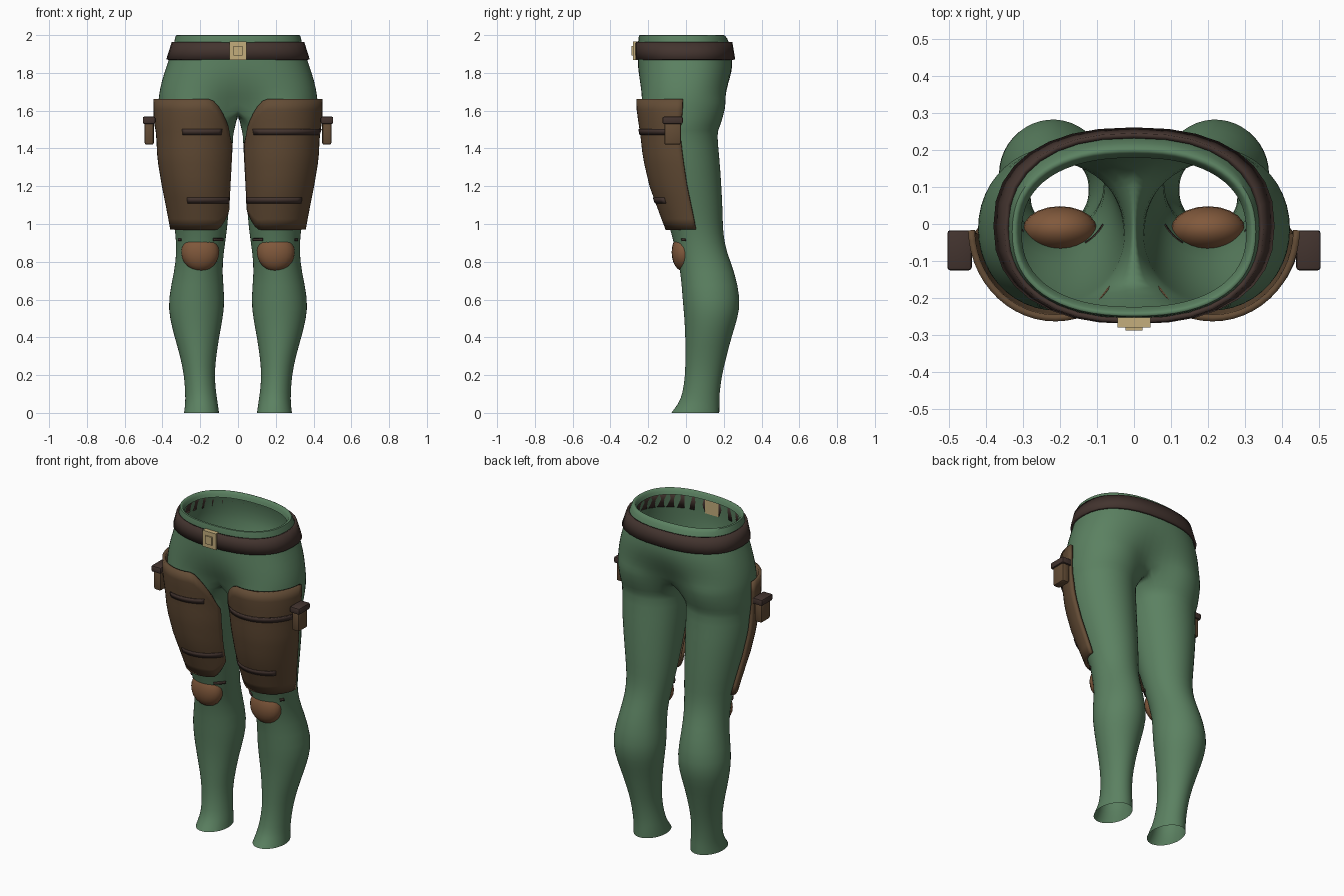
import bpy, bmesh, math
from mathutils import Vector

if "Cube" in bpy.data.objects:
    bpy.data.objects.remove(bpy.data.objects["Cube"])


def material(name, rgb):
    m = bpy.data.materials.new(name)
    m.diffuse_color = (*rgb, 1)
    m.use_nodes = True
    m.node_tree.nodes["Principled BSDF"].inputs["Base Color"].default_value = m.diffuse_color
    return m


GREEN = material("green cloth", (0.105, 0.22, 0.12))
BROWN = material("brown leather", (0.125, 0.072, 0.036))
TAN = material("knee leather", (0.22, 0.10, 0.045))
DARK = material("dark leather", (0.056, 0.034, 0.028))
BRASS = material("pale brass", (0.55, 0.42, 0.20))

# Leg sections: z, inner x, outer x, front y, back y
LEG = [(1.62, 0.0, .425, -.24, .215), (1.505, .015, .422, -.225, .18),
       (1.485, .025, .41, -.22, .165), (1.35, .03, .405, -.205, .18),
       (1.2, .04, .38, -.17, .19), (1.05, .05, .35, -.115, .197),
       (.95, .06, .332, -.077, .197), (.85, .075, .327, -.056, .217),
       (.75, .085, .338, -.03, .258), (.6, .068, .373, -.02, .293),
       (.5, .08, .363, -.01, .275), (.4, .1, .337, -.005, .242),
       (.3, .115, .307, -.005, .216), (.2, .125, .286, -.005, .191),
       (.1, .115, .28, -.02, .178), (.05, .107, .28, -.04, .178),
       (0, .1, .287, -.08, .178)]
# Hip sections: z, half width, front y, back y, blend towards the leg shape
HIPS = [(1.965, .305, -.225, .18, 0), (2.0, .315, -.238, .192, 0),
        (2.004, .333, -.252, .206, 0), (1.965, .337, -.255, .232, 0),
        (1.87, .367, -.257, .248, 0), (1.8, .39, -.26, .252, .08),
        (1.72, .41, -.258, .238, .35), (1.66, .42, -.25, .222, .7)]
N, M = 16, 7          # outer and crotch divisions
SPLIT = 135           # angle where the crotch meets the leg


def section(rows, z):
    """Interpolate a section table at height z."""
    if z >= rows[0][0]:
        return rows[0][1:]
    for a, b in zip(rows, rows[1:]):
        if b[0] <= z <= a[0]:
            t = (a[0] - z) / (a[0] - b[0])
            return [p + (q - p) * t for p, q in zip(a[1:], b[1:])]
    return rows[-1][1:]


def leg_point(z, deg, off=0.0):
    xi, xo, yf, yb = section(LEG, z)
    a = math.radians(deg)
    return Vector(((xi + xo) / 2 + ((xo - xi) / 2 + off) * math.cos(a),
                   (yf + yb) / 2 + ((yb - yf) / 2 + off) * math.sin(a), z))


def hip_point(row, i, off=0.0):
    z, rx, yf, yb, blend = row
    a = math.radians(-90 + 180 * i / N)
    c, s = math.cos(a), math.sin(a)
    p = Vector(((rx + off) * max(c, 0) ** .85,
                (yf + yb) / 2 + ((yb - yf) / 2 + off)
                * math.copysign(abs(s) ** .85, s), z))
    p = p.lerp(leg_point(z, -SPLIT + 2 * SPLIT * i / N), blend)
    p.z = z
    if i in (0, N):
        p.x = 0
    return p


def loft(bm, rings, closed=False):
    n = len(rings[0])
    for a, b in zip(rings, rings[1:]):
        for i in range(n if closed else n - 1):
            j = (i + 1) % n
            bm.faces.new((a[i], b[i], b[j], a[j]))


def finish(name, bm, mat, mirror=False, thick=0, subdiv=0, angle=40):
    bmesh.ops.recalc_face_normals(bm, faces=bm.faces[:])
    me = bpy.data.meshes.new(name)
    bm.to_mesh(me)
    bm.free()
    ob = bpy.data.objects.new(name, me)
    bpy.context.collection.objects.link(ob)
    me.materials.append(mat)
    bpy.ops.object.select_all(action='DESELECT')
    ob.select_set(True)
    bpy.context.view_layer.objects.active = ob
    bpy.ops.object.shade_smooth_by_angle(angle=math.radians(angle))
    if mirror:
        ob.modifiers.new("Mirror", 'MIRROR').merge_threshold = 0.0005
    if thick:
        s = ob.modifiers.new("Thickness", 'SOLIDIFY')
        s.thickness, s.offset = thick, 0
    if subdiv:
        s = ob.modifiers.new("Smooth", 'SUBSURF')
        s.levels = s.render_levels = subdiv
    return ob


# Trousers: half the hips, a crotch seam, then one leg, mirrored
bm = bmesh.new()
hips = [[bm.verts.new(hip_point(r, i)) for i in range(N + 1)] for r in HIPS]
angles = [-SPLIT + 2 * SPLIT * i / N for i in range(N + 1)]
angles += [SPLIT + (360 - 2 * SPLIT) * k / (M + 1) for k in range(1, M + 1)]
legs = []
for k, row in enumerate(LEG):
    ring = []
    for i, a in enumerate(angles):
        p = leg_point(row[0], a)
        if k == 0:                       # crotch seam lies on the centre line
            if i > N:
                p.z -= 0.025 * math.sin(math.pi * (i - N) / (M + 1))
            if i >= N or i == 0:
                p.x = 0
        ring.append(bm.verts.new(p))
    legs.append(ring)
loft(bm, hips + [legs[0][:N + 1]])
loft(bm, legs, closed=True)
finish("trousers", bm, GREEN, mirror=True, subdiv=1, angle=80)

# Belt
bm = bmesh.new()
belt_rows = [(z, *section(HIPS[3:], z)) for z in (1.962, 1.915, 1.87)]
loft(bm, [[bm.verts.new(hip_point(r, i, .006)) for i in range(N + 1)]
          for r in belt_rows])
finish("belt", bm, DARK, mirror=True, thick=.014)

# Curved thigh guards
bm = bmesh.new()
COLS, ROWS = 22, 12
grid = []
for r in range(ROWS + 1):
    line = []
    for c in range(COLS + 1):
        u = c / COLS
        fall = max(0, (u - .70) / .30)
        top = 1.662 - .24 * fall ** 1.3
        low = .972 + .10 * max(0, (u - .8) / .2) ** 1.5
        z = top + (low - top) * r / ROWS
        line.append(bm.verts.new(leg_point(z, -1 - 151 * u, .014)))
    grid.append(line)
loft(bm, grid)
finish("thigh_guards", bm, BROWN, mirror=True, thick=.018)


# Straps across thighs and knees
def strap(name, side, z, a0, a1, off, height=.03):
    bm = bmesh.new()
    rings = []
    for h in (z + height / 2, z - height / 2):
        ring = []
        for i in range(13):
            p = leg_point(h, a0 + (a1 - a0) * i / 12, off)
            p.x *= side
            ring.append(bm.verts.new(p))
        rings.append(ring)
    loft(bm, rings)
    finish(name, bm, DARK, thick=.008)


strap("right_upper_strap", 1, 1.488, -128, -12, .024)
strap("left_upper_strap", -1, 1.488, -126, -70, .024)
strap("right_lower_strap", 1, 1.125, -150, -45, .024)
strap("left_lower_strap", -1, 1.125, -148, -70, .024)
for side, word in ((1, "right"), (-1, "left")):
    strap(word + "_inner_knee_strap", side, .917, -150, -120, .002, .014)
    strap(word + "_outer_knee_strap", side, .917, -40, -30, .002, .014)

# Knee pads
bm = bmesh.new()
bmesh.ops.create_uvsphere(bm, u_segments=20, v_segments=12, radius=1)
for v in bm.verts:
    v.co = Vector((.2 + v.co.x * .1, -.014 + v.co.y * .062, .85 + v.co.z * .1))
finish("knee_pads", bm, TAN, mirror=True)


def box(name, lo, hi, mat, mirror=False, bevel=0.0):
    lo, hi = Vector(lo), Vector(hi)
    bm = bmesh.new()
    bmesh.ops.create_cube(bm, size=1)
    for v in bm.verts:
        v.co = Vector([(a + b) / 2 + c * (b - a)
                       for a, b, c in zip(lo, hi, v.co)])
    if bevel:
        bmesh.ops.bevel(bm, geom=bm.edges[:], offset=bevel, segments=2,
                        profile=.5, affect='EDGES')
    finish(name, bm, mat, mirror=mirror)


# Side pouches with lids
box("pouch_bodies", (.446, -.115, 1.42), (.494, -.027, 1.545), BROWN, True, .01)
box("pouch_lids", (.438, -.125, 1.53), (.504, -.017, 1.568), DARK, True, .008)

# Belt buckle with raised centre
box("buckle_plate", (-.045, -.28, 1.868), (.045, -.25, 1.967), BRASS)
box("buckle_centre", (-.023, -.288, 1.893), (.023, -.27, 1.942), BRASS)
